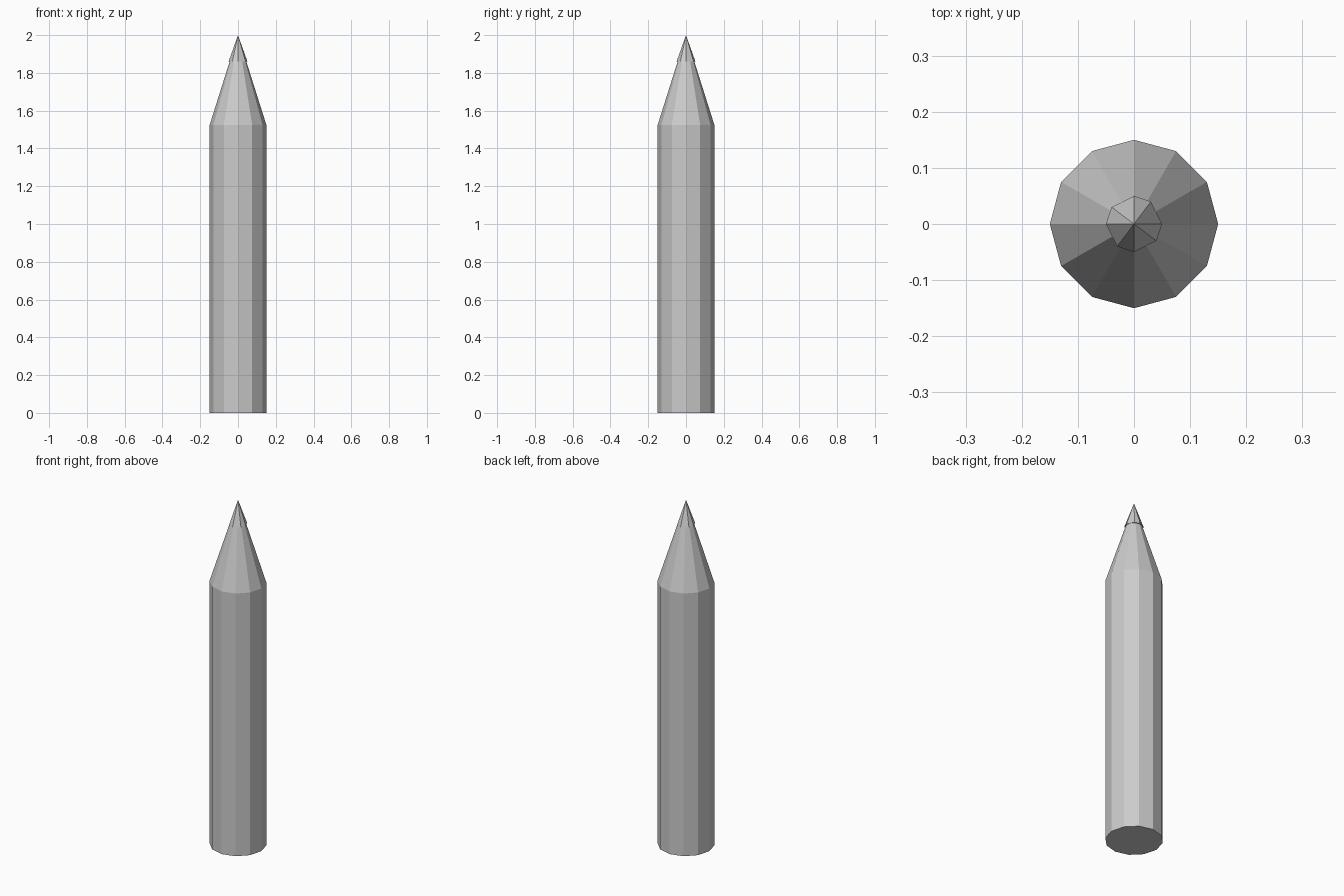
import bpy, bmesh
from math import cos, sin, radians

if "Cube" in bpy.data.objects:
    bpy.data.objects.remove(bpy.data.objects["Cube"])

TIP_Z, APEX_Z, SHOULDER_Z = 1.86, 2.0, 1.525


def loft(name, angles, profile):
    """Flat-faced solid from (radius, z) rings; radius 0 makes a point."""
    bm = bmesh.new()
    n = len(angles)
    rings = []
    for r, z in profile:
        if r == 0:
            rings.append([bm.verts.new((0, 0, z))] * n)
        else:
            rings.append([bm.verts.new((r * cos(radians(a)), r * sin(radians(a)), z))
                          for a in angles])
    for low, high in zip(rings, rings[1:]):
        for i in range(n):
            j = (i + 1) % n
            quad = [low[i], low[j], high[j], high[i]]
            bm.faces.new(list(dict.fromkeys(quad)))
    for ring in (rings[0], rings[-1]):
        if len(set(ring)) > 1:
            bm.faces.new(ring)
    bmesh.ops.recalc_face_normals(bm, faces=bm.faces)
    mesh = bpy.data.meshes.new(name)
    bm.to_mesh(mesh)
    bm.free()
    obj = bpy.data.objects.new(name, mesh)
    bpy.context.collection.objects.link(obj)
    return obj


# Twelve-sided shaft with its sharpened wooden cone
twelve = [30 * i for i in range(12)]
neck = 0.15 * (APEX_Z - TIP_Z) / (APEX_Z - SHOULDER_Z)
loft("pencil_body", twelve, [(0.15, 0), (0.15, SHOULDER_Z), (neck, TIP_Z)])

# Slightly proud eight-sided lead tip, uneven facets repeated every quarter turn
eight = [90 * q + a for q in range(4) for a in (0, 53)]
loft("lead_tip", eight, [(0.05, TIP_Z), (0, APEX_Z)])
